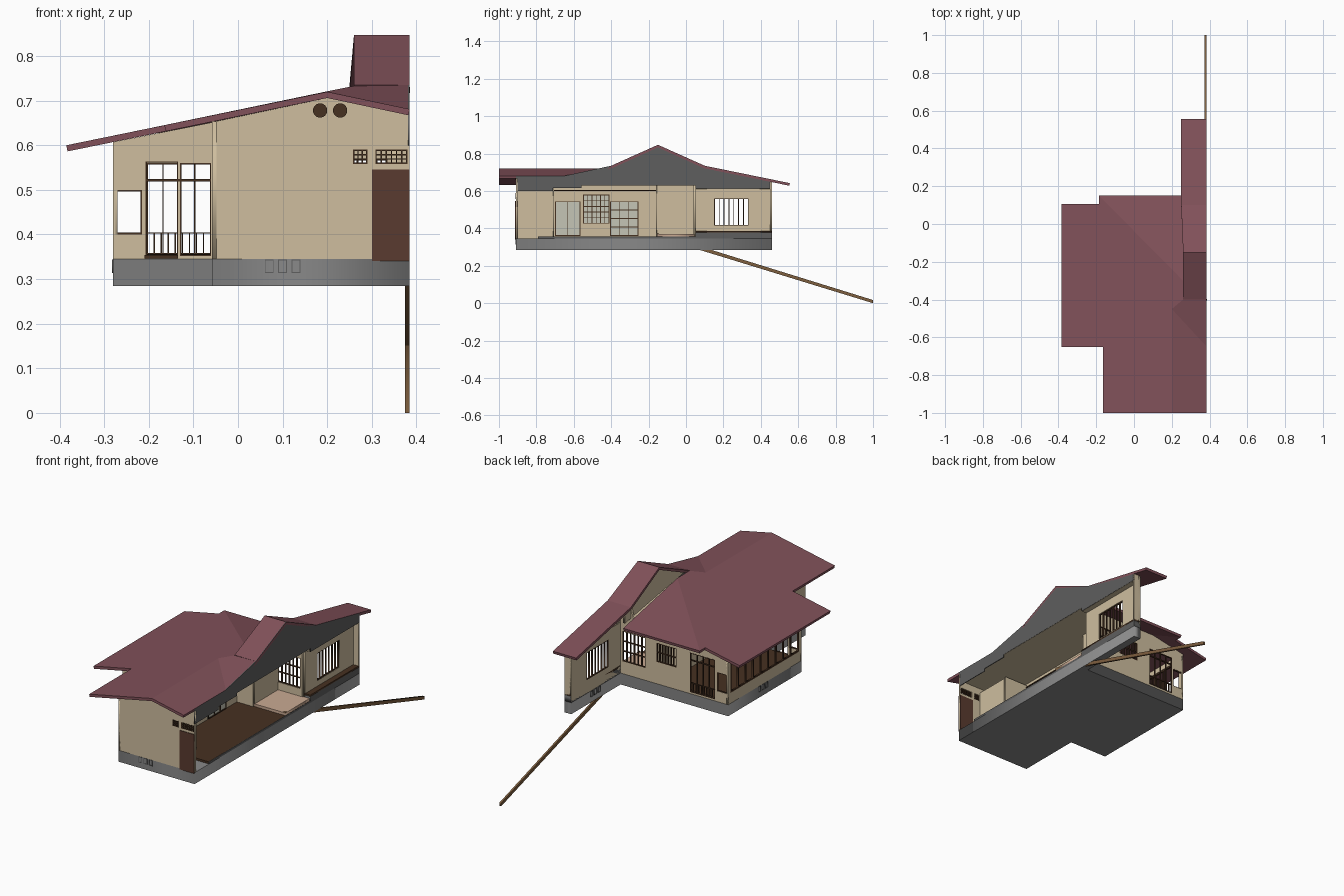
import bpy, bmesh
from mathutils import Matrix

if "Cube" in bpy.data.objects:
    bpy.data.objects.remove(bpy.data.objects["Cube"])


def material(name, r, g, b):
    m = bpy.data.materials.new(name)
    m.diffuse_color = [(c / 255) ** 2.2 for c in (r, g, b)] + [1]
    m.use_nodes = True
    m.node_tree.nodes["Principled BSDF"].inputs["Base Color"].default_value = m.diffuse_color
    return m


ROOF = material("maroon_roof", 128, 82, 90)
WALL = material("beige_plaster", 205, 188, 157)
WOOD = material("dark_wood", 72, 52, 38)
DOOR = material("brown_door", 90, 61, 51)
BASE = material("concrete", 135, 135, 135)
CUT = material("section_grey", 95, 95, 95)
GLASS = material("pale_glass", 195, 196, 180)
MAT = material("pale_floor", 200, 168, 145)
BEAM = material("beam_wood", 125, 95, 65)

# Orientation of a flat outline: the axis is its normal
AXES = {
    "x": Matrix(((0, 0, 1, 0), (1, 0, 0, 0), (0, 1, 0, 0), (0, 0, 0, 1))),
    "y": Matrix(((1, 0, 0, 0), (0, 0, -1, 0), (0, 1, 0, 0), (0, 0, 0, 1))),
    "z": Matrix.Identity(4),
}


def rect(a0, a1, b0, b1):
    return [(a0, b0), (a1, b0), (a1, b1), (a0, b1)]


def panel(name, axis, pos, outline, mat, t=0.01, holes=()):
    """Flat outline with holes, extruded by t around pos along the axis."""
    cu = bpy.data.curves.new(name, "CURVE")
    cu.dimensions = "2D"
    cu.fill_mode = "BOTH"
    cu.extrude = t / 2
    for pts in [outline] + [rect(*h) for h in holes]:
        sp = cu.splines.new("POLY")
        sp.points.add(len(pts) - 1)
        for p, (a, b) in zip(sp.points, pts):
            p.co = (a, b, 0, 1)
        sp.use_cyclic_u = True
    tmp = bpy.data.objects.new(name + "_curve", cu)
    bpy.context.collection.objects.link(tmp)
    bpy.context.view_layer.update()
    dg = bpy.context.evaluated_depsgraph_get()
    me = bpy.data.meshes.new_from_object(tmp.evaluated_get(dg))
    bpy.data.objects.remove(tmp)
    shift = [pos if c == axis else 0 for c in "xyz"]
    me.transform(Matrix.Translation(shift) @ AXES[axis])
    me.materials.clear()
    me.materials.append(mat)
    ob = bpy.data.objects.new(name, me)
    bpy.context.collection.objects.link(ob)
    return ob


def lattice(name, axis, pos, a0, a1, b0, b1, na, nb, mat=WOOD, w=0.004, t=0.008):
    """Frame with na x nb open cells."""
    da, db = (a1 - a0 - w) / na, (b1 - b0 - w) / nb
    cells = [(a0 + w + i * da, a0 + (i + 1) * da, b0 + w + j * db, b0 + (j + 1) * db)
             for i in range(na) for j in range(nb)]
    return panel(name, axis, pos, rect(a0, a1, b0, b1), mat, t, cells)


def shell(name, verts, faces, mat, t):
    """Roof sheet facing up, thickened downwards."""
    me = bpy.data.meshes.new(name)
    bm = bmesh.new()
    vs = [bm.verts.new(v) for v in verts]
    for f in faces:
        face = bm.faces.new([vs[i] for i in f])
        face.normal_update()
        if face.normal.z < 0:
            face.normal_flip()
    bm.to_mesh(me)
    bm.free()
    me.materials.append(mat)
    ob = bpy.data.objects.new(name, me)
    bpy.context.collection.objects.link(ob)
    mod = ob.modifiers.new("thickness", "SOLIDIFY")
    mod.thickness = t
    mod.offset = -1
    return ob


# Roofs: main hipped roof and the taller back wing
main = [(.2, -1, .72), (.385, -1, .681), (.385, -.65, .681), (.2, -.45, .721),
        (.385, -.4, .735), (.26, -.4, .733), (.26, -.3, .733), (-.185, .15, .641),
        (-.185, .105, .641), (-.385, .105, .6), (-.385, -.65, .6),
        (-.165, -.65, .645), (-.165, -1, .645), (.26, .15, .641)]
shell("main_roof", main, [(0, 1, 2, 3), (3, 2, 4, 5), (7, 6, 13),
                          (0, 3, 5, 6, 7, 8, 9, 10, 11, 12)], ROOF, .014)
wing = [(.26, -.4, .735), (.385, -.4, .735), (.385, -.15, .847), (.26, -.15, .847),
        (.25, .1, .735), (.385, .1, .735), (.385, .555, .642), (.25, .555, .642)]
shell("wing_roof", wing, [(0, 1, 2, 3), (3, 2, 5, 4), (4, 5, 6, 7)], ROOF, .014)
panel("wing_gable", "x", .29, [(-.39, .72), (-.15, .835), (.1, .723), (.1, .64), (-.2, .69)], WALL)

# Foundation and floors
panel("foundation", "z", .315,
      [(-.058, -.91), (.385, -.91), (.385, .46), (.345, .46), (.345, .05),
       (-.28, .05), (-.28, -.56), (-.058, -.56)], BASE, .06)
panel("hall_floor", "z", .35, [(-.05, -.79), (.383, -.79), (.383, .045), (-.272, .045),
                               (-.272, -.555), (-.05, -.555)], WOOD, .012)
panel("floor_edge", "x", .383, rect(-.79, .05, .345, .356), CUT, .004)
panel("room_floor", "z", .363, rect(.2, .384, -.155, .045), MAT, .014)
panel("wing_base", "x", .365, rect(.05, .46, .345, .378), CUT, .04)
panel("wing_ledge", "z", .382, rect(.345, .385, .05, .46), WOOD, .008)

# Outer walls
panel("front_wall", "y", -.905, [(-.058, .345), (.385, .345), (.385, .667), (.2, .706), (-.058, .652)],
      WALL, holes=[(.258, .29, .558, .59), (.308, .38, .558, .59)])
panel("porch_side_wall", "x", -.053, rect(-.91, -.56, .345, .653), WALL)
WIN = (-.275, -.215, .4, .5)
panel("setback_wall", "y", -.555, [(-.28, .345), (.1, .345), (.1, .683), (-.28, .607)], WALL,
      holes=[WIN, (-.207, -.134, .352, .564), (-.13, -.06, .352, .56)])
panel("back_wall", "y", .045, [(-.28, .345), (.345, .345), (.345, .72), (.29, .72),
                               (.27, .645), (-.085, .645), (-.28, .607)], WALL,
      holes=[WIN, (-.205, -.06, .355, .56), (.02, .137, .46, .56), (.2, .335, .41, .57)])
panel("left_wall", "x", -.275, rect(-.56, .05, .345, .607), WALL, holes=[(-.54, .03, .4, .58)])
panel("wing_wall", "x", .35, [(.05, .345), (.46, .345), (.46, .647), (.1, .722), (.05, .72)], WALL,
      holes=[(.15, .335, .415, .56)])
panel("wing_back_wall", "y", .455, rect(.345, .385, .38, .647), WALL)

# Inner walls and ceilings
panel("hall_wall", "x", .1, rect(-.9, -.155, .345, .63), WALL)
panel("partition", "y", -.155, rect(.1, .2, .35, .63), WALL)
panel("room_wall", "x", .2, rect(-.155, .045, .35, .63), WALL)
panel("entry_wall", "x", .25, rect(-.9, -.71, .34, .605), WALL)
panel("entry_return", "y", -.71, rect(.1, .25, .345, .615), WALL)
panel("hall_ceiling", "z", .632, rect(.1, .384, -.9, .045), WALL, .006)
panel("wing_ceiling", "z", .614, rect(.345, .384, .05, .455), WALL, .006)

# Section face where the house is cut
panel("section_face", "x", .383,
      [(-.91, .681), (-.65, .681), (-.4, .735), (-.15, .847), (.1, .735), (.46, .66),
       (.46, .612), (.05, .612), (.05, .63), (-.56, .63), (-.56, .615), (-.71, .615),
       (-.71, .6), (-.91, .6)], CUT, .004)

# Windows and lattices
for tag, y in (("front", -.555), ("back", .045)):
    lattice(tag + "_corner_window", "y", y, *WIN, 1, 1)
lattice("front_door_left", "y", -.557, -.207, -.134, .352, .564, 1, 1, WOOD, .003)
lattice("front_door_right", "y", -.557, -.13, -.06, .352, .56, 1, 1, WOOD, .003)
panel("front_transom", "y", -.557, rect(-.207, -.06, .519, .524), WOOD, .008)
panel("front_sill", "y", -.56, rect(-.21, -.134, .346, .354), WOOD, .02)
lattice("back_door_frame", "y", .047, -.205, -.06, .355, .56, 4, 1, WOOD, .003)
lattice("back_door_railing", "y", .049, -.205, -.06, .355, .405, 9, 1, WOOD, .003)
panel("back_transom", "y", .047, rect(-.205, -.06, .519, .524), WOOD, .008)
lattice("back_small_window", "y", .046, .02, .137, .46, .56, 7, 2)
lattice("back_large_window", "y", .046, .2, .335, .41, .57, 6, 3)
lattice("wing_window", "x", .349, .15, .335, .415, .56, 7, 1)
lattice("left_veranda_posts", "x", -.276, -.54, .03, .4, .58, 9, 1, WOOD, .008)
lattice("entry_grille_small", "y", -.907, .258, .29, .558, .59, 3, 3, WOOD, .003)
lattice("entry_grille_wide", "y", -.907, .308, .38, .558, .59, 6, 3, WOOD, .003)

# Doors and sliding screens
panel("front_door", "y", -.906, rect(.3, .384, .341, .546), DOOR, .014)
for i, (a0, a1, b0, b1, na, nb) in enumerate([(-.7, -.565, .36, .545, 2, 1), (-.55, -.41, .425, .58, 6, 5),
                                              (-.405, -.255, .36, .545, 3, 4)]):
    panel(f"screen_{i}", "x", .106, rect(a0, a1, b0, b1), GLASS, .006)
    lattice(f"screen_frame_{i}", "x", .11, a0, a1, b0, b1, na, nb, WOOD, .004, .006)
panel("hall_lintel", "x", .11, rect(-.9, -.155, .6, .606), WOOD, .012)

# Foundation vents
for i in range(3):
    lattice(f"front_vent_{i}", "y", -.91, .06 + .03 * i, .08 + .03 * i, .314, .344, 1, 1, CUT, .002, .004)
    lattice(f"wing_vent_{i}", "x", .345, .22 + .03 * i, .24 + .03 * i, .314, .344, 1, 1, CUT, .002, .004)
    lattice(f"left_vent_{i}", "x", -.28, -.28 + .03 * i, -.26 + .03 * i, .314, .344, 1, 1, CUT, .002, .004)

# Round gable vents
for i, x in enumerate((.184, .229)):
    bpy.ops.mesh.primitive_cylinder_add(vertices=24, radius=.016, depth=.008,
                                        location=(x, -.911, .678), rotation=(1.5708, 0, 0))
    vent = bpy.context.object
    vent.name = f"gable_vent_{i}"
    vent.data.materials.append(WOOD)

# Long sloping beam reaching the ground
panel("sloping_beam", "x", .379, [(-.155, .355), (1, 0), (1, .017), (-.155, .375)], BEAM, .01)
